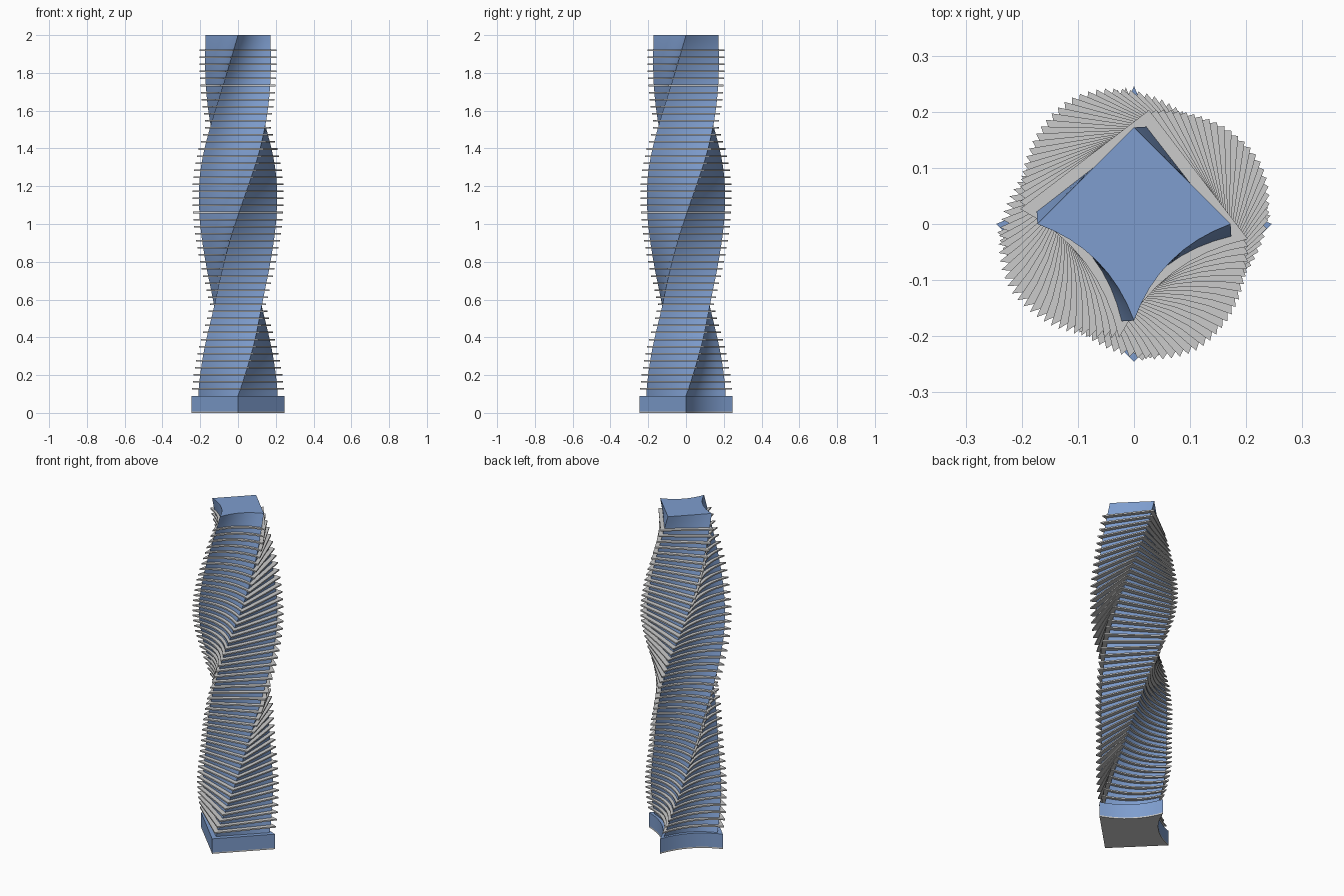
import bpy, bmesh, math

if "Cube" in bpy.data.objects:
    bpy.data.objects.remove(bpy.data.objects["Cube"])

BASE_H, TOP_Z = 0.09, 2.0
SLAB_SCALE, SLAB_T = 1.17, 0.008
CURVE_STEPS = 8
# (height, corner radius of the core)
RADII = [(0, .21), (.09, .21), (.33, .195), (.57, .178), (.8, .187), (1.05, .204),
         (1.3, .215), (1.5, .206), (1.72, .189), (1.92, .175), (2.0, .172)]


def radius(z):
    """Smooth (Catmull-Rom style) lookup of the tower's corner radius."""
    z = min(max(z, 0), TOP_Z)
    n = len(RADII)

    def slope(i):
        a, b = RADII[max(i - 1, 0)], RADII[min(i + 1, n - 1)]
        return (b[1] - a[1]) / (b[0] - a[0])
    for i in range(n - 1):
        (z0, r0), (z1, r1) = RADII[i], RADII[i + 1]
        if z <= z1:
            h = z1 - z0
            t = (z - z0) / h
            return ((2*t**3 - 3*t*t + 1) * r0 + (t**3 - 2*t*t + t) * h * slope(i)
                    + (3*t*t - 2*t**3) * r1 + (t**3 - t*t) * h * slope(i + 1))
    return RADII[-1][1]


def twist(z):
    return math.pi * max(0, z - BASE_H) / (TOP_Z - BASE_H)


def section(r, angle):
    """Diamond with two straight sides and two concave sides."""
    pts = []
    for side in range(4):
        a0, a1 = side * math.pi / 2, (side + 1) * math.pi / 2
        depth = 0.165 * r if side < 2 else 0
        mid = (a0 + a1) / 2
        for k in range(CURVE_STEPS):
            t = k / CURVE_STEPS
            d = depth * 4 * t * (1 - t)
            x = r * ((1 - t) * math.cos(a0) + t * math.cos(a1)) - d * math.cos(mid)
            y = r * ((1 - t) * math.sin(a0) + t * math.sin(a1)) - d * math.sin(mid)
            c, s = math.cos(angle), math.sin(angle)
            pts.append((x * c - y * s, x * s + y * c))
    return pts


def loft(bm, rings):
    """Closed solid through (z, radius, angle) rings."""
    loops = [[bm.verts.new((x, y, z)) for x, y in section(r, a)] for z, r, a in rings]
    for lo, hi in zip(loops, loops[1:]):
        for i in range(len(lo)):
            j = (i + 1) % len(lo)
            bm.faces.new((lo[i], lo[j], hi[j], hi[i]))
    bm.faces.new(loops[0][::-1])
    bm.faces.new(loops[-1])


def make(name, solids, mat=None):
    bm = bmesh.new()
    for rings in solids:
        loft(bm, rings)
    me = bpy.data.meshes.new(name)
    bm.to_mesh(me)
    bm.free()
    ob = bpy.data.objects.new(name, me)
    bpy.context.collection.objects.link(ob)
    if mat:
        me.materials.append(mat)
    bpy.ops.object.select_all(action='DESELECT')
    ob.select_set(True)
    bpy.context.view_layer.objects.active = ob
    bpy.ops.object.shade_smooth_by_angle(angle=math.radians(30))
    return ob


glass = bpy.data.materials.new("glass_blue")
glass.diffuse_color = (0.21, 0.34, 0.62, 1)
glass.use_nodes = True
glass.node_tree.nodes["Principled BSDF"].inputs["Base Color"].default_value = glass.diffuse_color

# Ground slab and plinth
r0 = radius(0) * SLAB_SCALE
make("ground_slab", [[(0, r0, 0), (SLAB_T, r0, 0)]])
make("plinth", [[(SLAB_T, r0, 0), (BASE_H, r0, 0)]], glass)

# Twisting glass core
N = 100
levels = [BASE_H + (TOP_Z - BASE_H) * i / N for i in range(N + 1)]
make("twisted_core", [[(z, radius(z), twist(z)) for z in levels]], glass)

# Floor slabs
FLOORS = 49
slabs = []
for i in range(FLOORS):
    z = 0.127 + (1.92 - 0.127) * i / (FLOORS - 1)
    r, a = radius(z) * SLAB_SCALE, twist(z)
    slabs.append([(z - SLAB_T / 2, r, a), (z + SLAB_T / 2, r, a)])
make("floor_slabs", slabs)
